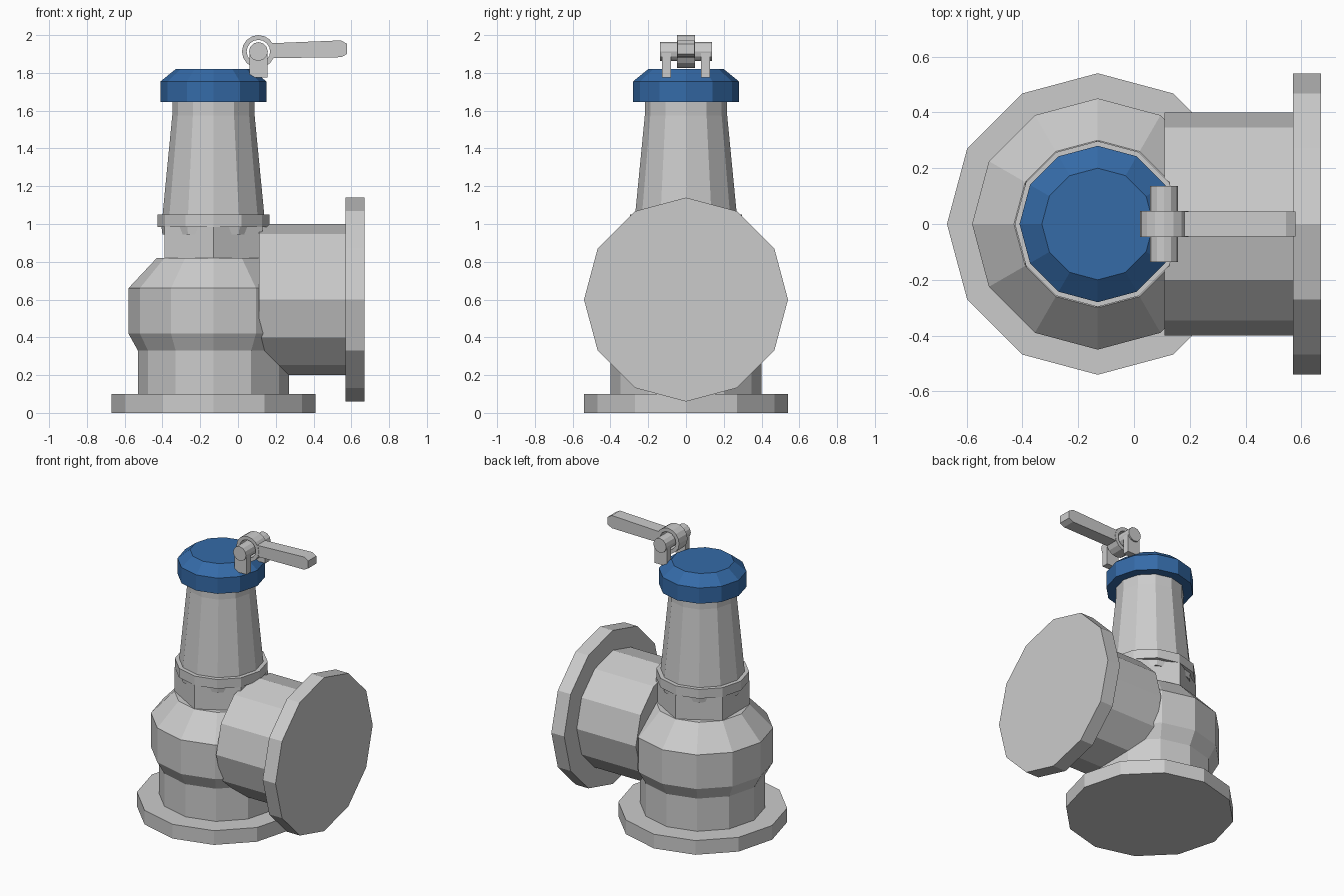
import bpy, bmesh, math
from mathutils import Matrix, Vector

if "Cube" in bpy.data.objects:
    bpy.data.objects.remove(bpy.data.objects["Cube"])


def material(name, rgb):
    m = bpy.data.materials.new(name)
    m.diffuse_color = (*rgb, 1)
    m.use_nodes = True
    m.node_tree.nodes["Principled BSDF"].inputs["Base Color"].default_value = m.diffuse_color
    return m


GREY = material("steel grey", (0.6, 0.6, 0.6))
BLUE = material("cap blue", (0.035, 0.145, 0.39))
AXIS = -0.13          # x of the vertical valve axis
UP = Matrix.Translation((AXIS, 0, 0))


def finish(name, bm, mat):
    bmesh.ops.recalc_face_normals(bm, faces=bm.faces)
    me = bpy.data.meshes.new(name)
    bm.to_mesh(me)
    bm.free()
    me.materials.append(mat)
    ob = bpy.data.objects.new(name, me)
    bpy.context.collection.objects.link(ob)
    return ob


def lathe(name, profile, mat=GREY, sides=12, turn=0.0, place=UP, ring=False):
    """Turn (radius, height) points round z; ends are capped unless ring."""
    bm = bmesh.new()
    rows = []
    for r, h in profile:
        angles = [turn + math.tau * i / sides for i in range(sides)]
        rows.append([bm.verts.new(place @ Vector((r * math.cos(a), r * math.sin(a), h)))
                     for a in angles])
    pairs = list(zip(rows, rows[1:]))
    if ring:
        pairs.append((rows[-1], rows[0]))
    else:
        bm.faces.new(rows[0])
        bm.faces.new(rows[-1])
    for a, b in pairs:
        for i in range(sides):
            j = (i + 1) % sides
            bm.faces.new((a[i], a[j], b[j], b[i]))
    return finish(name, bm, mat)


def plate(name, outline, y0, y1, mat=GREY):
    """Extrude an (x, z) outline along y."""
    bm = bmesh.new()
    f = bm.faces.new([bm.verts.new((x, y0, z)) for x, z in outline])
    ext = bmesh.ops.extrude_face_region(bm, geom=[f])
    vs = [v for v in ext["geom"] if isinstance(v, bmesh.types.BMVert)]
    bmesh.ops.translate(bm, verts=vs, vec=(0, y1 - y0, 0))
    return finish(name, bm, mat)


# Base flange and bulged body
lathe("base_flange", [(0.54, 0), (0.54, 0.10)])
lathe("body", [(0.40, 0.09), (0.40, 0.33), (0.45, 0.42), (0.45, 0.66), (0.30, 0.82)])

# Side outlet and its flange, turned along x
side = Matrix.Translation((0, 0, 0.60)) @ Matrix.Rotation(math.pi / 2, 4, 'Y')
lathe("outlet_pipe", [(0.40, 0.11), (0.40, 0.58)], place=side)
lathe("outlet_flange", [(0.54, 0.57), (0.54, 0.67)], place=side)

# Hexagonal neck, collar and tapered bonnet
lathe("hex_neck", [(0.30, 0.80), (0.30, 0.985)], sides=6, turn=math.pi / 6)
lathe("collar", [(0.27, 0.945), (0.275, 0.985), (0.297, 0.985), (0.297, 1.05)])
lathe("bonnet", [(0.27, 1.04), (0.218, 1.575), (0.218, 1.66)])

# Blue cap
lathe("cap", [(0.28, 1.645), (0.28, 1.755), (0.20, 1.82)], BLUE)

# Lever pivot: brackets, pin and ring hub
PX, PZ = 0.108, 1.913
across = Matrix.Translation((PX, 0, PZ)) @ Matrix.Rotation(math.pi / 2, 4, 'X')
for label, s in (("front", -1), ("back", 1)):
    plate(label + "_bracket",
          [(PX - 0.048, 1.775), (PX + 0.048, 1.775), (PX + 0.048, PZ), (PX - 0.048, PZ)],
          s * 0.08, s * 0.127)
lathe("pivot_pin", [(0.05, -0.137), (0.05, 0.137)], place=across)
lathe("lever_hub", [(0.087, -0.047), (0.087, 0.047), (0.062, 0.047), (0.062, -0.047)],
      sides=16, place=across, ring=True)

# Lever handle with chamfered tip
plate("lever_handle",
      [(0.18, 1.878), (0.545, 1.883), (0.578, 1.90), (0.578, 1.953), (0.545, 1.972), (0.18, 1.957)],
      -0.045, 0.045)
